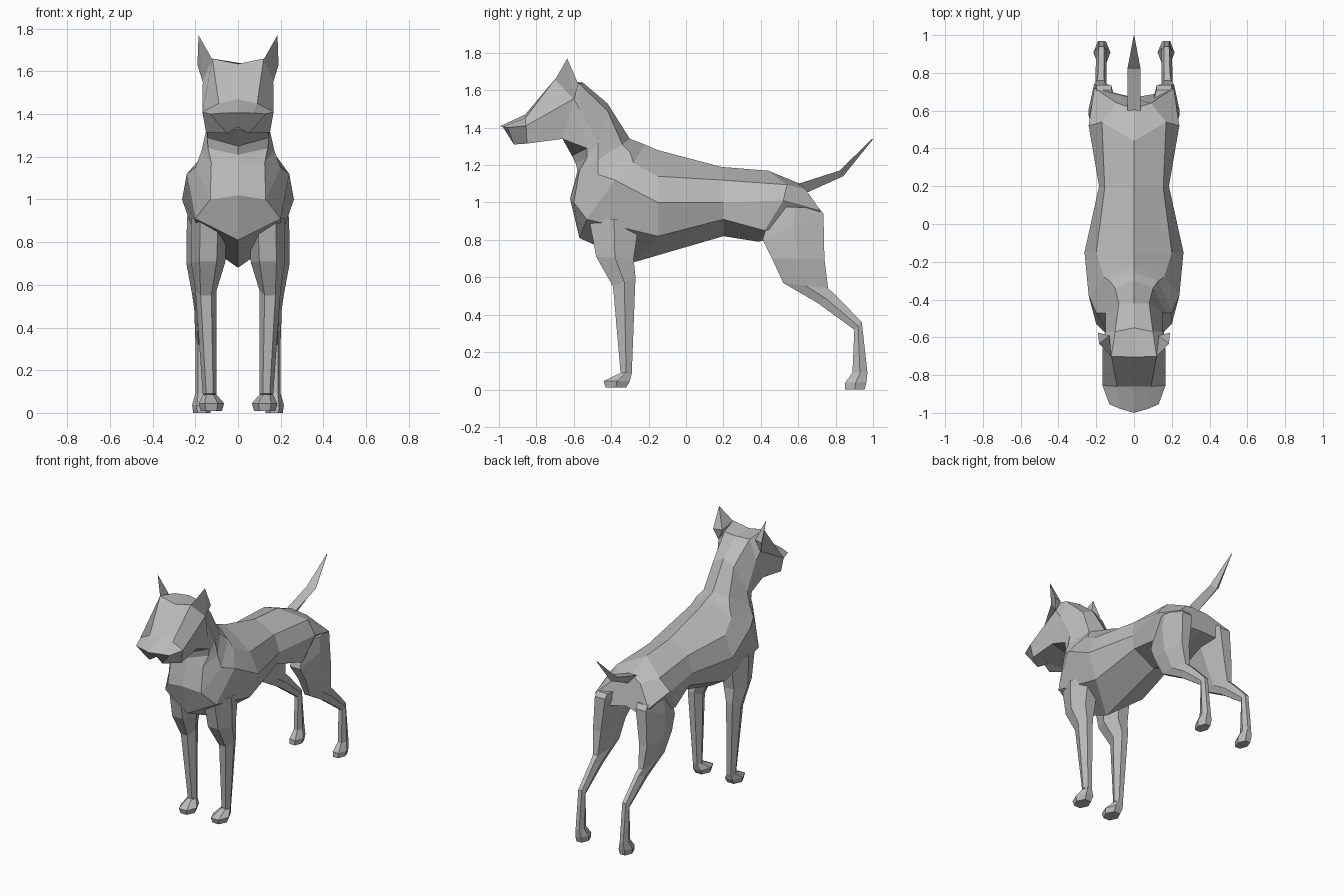
import bpy, bmesh

coat = bpy.data.materials.new("grey coat")
coat.diffuse_color = (0.5, 0.5, 0.5, 1)


def finish(name, bm, mirror=False):
    bmesh.ops.recalc_face_normals(bm, faces=bm.faces)
    mesh = bpy.data.meshes.new(name)
    bm.to_mesh(mesh)
    bm.free()
    mesh.materials.append(coat)
    ob = bpy.data.objects.new(name, mesh)
    bpy.context.collection.objects.link(ob)
    if mirror:
        ob.modifiers.new("Mirror", "MIRROR")
    return ob


def loft(name, rings, mirror=False):
    """Skin closed rings of equal length and cap both ends."""
    bm = bmesh.new()
    rows = [[bm.verts.new(p) for p in ring] for ring in rings]
    n = len(rows[0])
    for a, b in zip(rows, rows[1:]):
        for i in range(n):
            j = (i + 1) % n
            bm.faces.new((a[i], a[j], b[j], b[i]))
    bm.faces.new(rows[0])
    bm.faces.new(rows[-1])
    return finish(name, bm, mirror)


def whole(half):
    """Complete a half ring that runs from the top centre to the bottom centre."""
    return half + [(-x, y, z) for x, y, z in half[-2:0:-1]]


def limb(name, sections):
    """Six-sided limb; section = front y, z, back y, z, inner x, outer x."""
    rings = []
    for yf, zf, yb, zb, xi, xo in sections:
        a, b = xi + (xo - xi) * 0.25, xi + (xo - xi) * 0.75
        ym, zm = (yf + yb) / 2, (zf + zb) / 2
        rings.append([(a, yf, zf), (b, yf, zf), (xo, ym, zm),
                      (b, yb, zb), (a, yb, zb), (xi, ym, zm)])
    return loft(name, rings, mirror=True)


# Head, from nose to nape
head = [
    [(0, -1.0, 1.405), (0.07, -0.98, 1.405), (0.13, -0.955, 1.40), (0.05, -0.92, 1.31), (0, -0.91, 1.34)],
    [(0, -0.86, 1.47), (0.09, -0.86, 1.45), (0.167, -0.855, 1.41), (0.15, -0.85, 1.315), (0, -0.85, 1.33)],
    [(0, -0.705, 1.635), (0.12, -0.70, 1.66), (0.165, -0.60, 1.555), (0.14, -0.66, 1.34), (0, -0.66, 1.34)],
    [(0, -0.55, 1.64), (0.10, -0.57, 1.635), (0.15, -0.57, 1.50), (0.145, -0.53, 1.29), (0, -0.61, 1.25)],
]
# Neck, chest, barrel and rump
torso = [
    [(0, -0.42, 1.53), (0.08, -0.42, 1.49), (0.15, -0.47, 1.32), (0.14, -0.53, 1.24), (0, -0.59, 1.21)],
    [(0, -0.30, 1.34), (0.10, -0.34, 1.31), (0.17, -0.47, 1.23), (0.125, -0.57, 1.17), (0, -0.58, 1.17)],
    [(0, -0.26, 1.325), (0.13, -0.30, 1.27), (0.20, -0.47, 1.15), (0.13, -0.60, 1.0), (0, -0.62, 1.02)],
    [(0, -0.22, 1.31), (0.16, -0.28, 1.21), (0.24, -0.38, 1.12), (0.20, -0.53, 0.91), (0, -0.57, 0.81)],
    [(0, -0.15, 1.28), (0.20, -0.15, 1.14), (0.262, -0.15, 1.0), (0.20, -0.15, 0.82), (0, -0.28, 0.68)],
    [(0, 0.19, 1.19), (0.155, 0.19, 1.12), (0.185, 0.20, 1.0), (0.165, 0.20, 0.91), (0, 0.20, 0.82)],
    [(0, 0.44, 1.17), (0.17, 0.54, 1.095), (0.24, 0.52, 1.01), (0.21, 0.42, 0.85), (0, 0.39, 0.79)],
    [(0, 0.61, 1.10), (0.09, 0.64, 1.07), (0.21, 0.72, 0.955), (0.12, 0.69, 0.88), (0, 0.67, 0.90)],
]
loft("body", [whole(h) for h in head + torso])

# Ears
bm = bmesh.new()
for p in [(0.12, -0.70, 1.655), (0.165, -0.60, 1.55), (0.19, -0.575, 1.63),
          (0.13, -0.59, 1.63), (0.185, -0.635, 1.77)]:
    bm.verts.new(p)
bmesh.ops.convex_hull(bm, input=bm.verts)
finish("ears", bm, mirror=True)

# Front legs
limb("front_legs", [
    (-0.52, 0.92, -0.25, 0.90, 0.05, 0.22),
    (-0.48, 0.71, -0.28, 0.70, 0.06, 0.22),
    (-0.39, 0.55, -0.27, 0.60, 0.10, 0.20),
    (-0.35, 0.09, -0.29, 0.085, 0.10, 0.165),
])
limb("front_paws", [
    (-0.36, 0.085, -0.29, 0.085, 0.10, 0.165),
    (-0.44, 0.045, -0.30, 0.045, 0.065, 0.185),
    (-0.43, 0.01, -0.32, 0.01, 0.075, 0.175),
])

# Hind legs
limb("hind_legs", [
    (0.46, 0.98, 0.71, 0.97, 0.08, 0.235),
    (0.41, 0.80, 0.735, 0.94, 0.08, 0.24),
    (0.46, 0.70, 0.74, 0.70, 0.12, 0.242),
    (0.52, 0.57, 0.76, 0.54, 0.14, 0.215),
    (0.70, 0.465, 0.80, 0.505, 0.145, 0.205),
    (0.90, 0.32, 0.94, 0.36, 0.145, 0.20),
    (0.89, 0.09, 0.97, 0.09, 0.145, 0.20),
])
limb("hind_paws", [
    (0.89, 0.09, 0.97, 0.09, 0.145, 0.20),
    (0.85, 0.035, 0.965, 0.04, 0.125, 0.215),
    (0.85, 0.0, 0.955, 0.0, 0.13, 0.21),
])

# Tail
loft("tail", [
    [(-0.035, 0.60, 1.10), (0.035, 0.60, 1.10), (0, 0.64, 1.05)],
    [(-0.035, 0.82, 1.17), (0.035, 0.82, 1.17), (0, 0.84, 1.14)],
    [(-0.002, 0.995, 1.34), (0.002, 0.995, 1.34), (0, 1.0, 1.338)],
])
